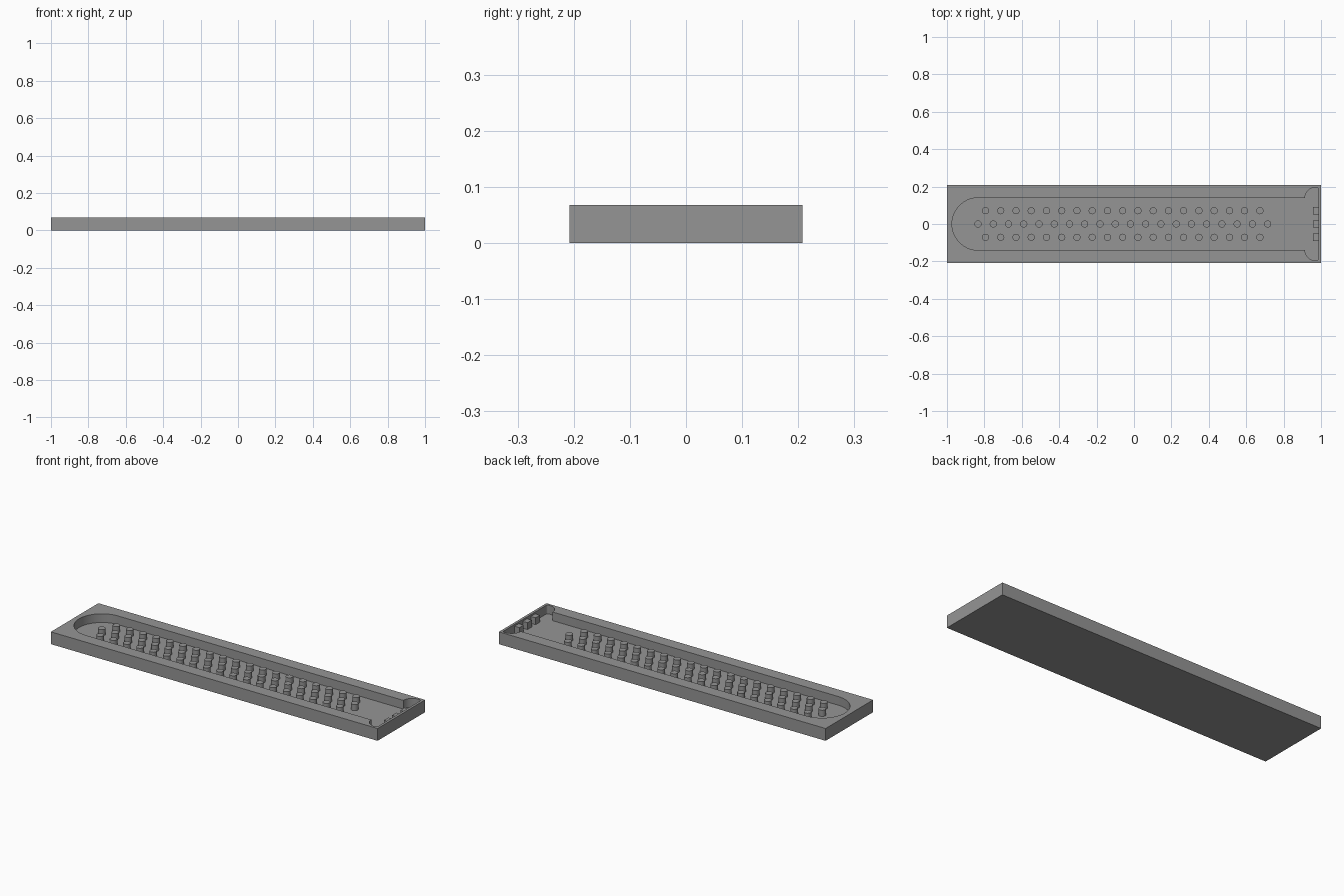
import bpy, bmesh
from math import sin, cos, pi

cube = bpy.data.objects.get("Cube")
if cube:
    bpy.data.objects.remove(cube)

TOP, FLOOR = 0.068, 0.02
PIN_TOP, PITCH = 0.054, 0.0815

grey = bpy.data.materials.new("plain_grey")
grey.use_nodes = True
grey.diffuse_color = (0.3, 0.3, 0.3, 1)
grey.node_tree.nodes["Principled BSDF"].inputs["Base Color"].default_value = (0.3, 0.3, 0.3, 1)


def finish(name, bm):
    """Turn a bmesh into a named, coloured object."""
    bmesh.ops.recalc_face_normals(bm, faces=bm.faces)
    mesh = bpy.data.meshes.new(name)
    bm.to_mesh(mesh)
    bm.free()
    mesh.materials.append(grey)
    obj = bpy.data.objects.new(name, mesh)
    bpy.context.collection.objects.link(obj)
    return obj


def prism(name, outline, z0, z1):
    """Extrude a flat outline between two heights."""
    bm = bmesh.new()
    face = bm.faces.new([bm.verts.new((x, y, z0)) for x, y in outline])
    up = bmesh.ops.extrude_face_region(bm, geom=[face])["geom"]
    verts = [v for v in up if isinstance(v, bmesh.types.BMVert)]
    bmesh.ops.translate(bm, verts=verts, vec=(0, 0, z1 - z0))
    return finish(name, bm)


def rect(x0, x1, y0, y1):
    return [(x0, y0), (x1, y0), (x1, y1), (x0, y1)]


def arc(cx, cy, r, a0, a1, n):
    return [(cx + r * cos(a0 + (a1 - a0) * i / n), cy + r * sin(a0 + (a1 - a0) * i / n))
            for i in range(n + 1)]


def smooth(obj):
    bpy.ops.object.select_all(action='DESELECT')
    obj.select_set(True)
    bpy.context.view_layer.objects.active = obj
    bpy.ops.object.shade_smooth_by_angle(angle=pi / 6)


# Tray with a round-ended channel that flares at the other end
tray = prism("tray", rect(-1, 1, -0.2075, 0.2075), 0, TOP)
half = arc(-0.833, 0, 0.14, pi, pi / 2, 20)
half += arc(0.969, 0.14, 0.055, pi, pi / 2, 10)
half += arc(0.976, 0.185, 0.01, pi / 2, 0, 4)
outline = half + [(x, -y) for x, y in reversed(half[1:])]
cutter = prism("channel_cutter", outline, FLOOR, TOP + 0.05)
cutter.hide_render = True
cut = tray.modifiers.new("channel", 'BOOLEAN')
cut.operation = 'DIFFERENCE'
cut.solver = 'EXACT'
cut.object = cutter
bpy.context.view_layer.objects.active = tray
bpy.ops.object.modifier_apply(modifier="channel")
bpy.data.objects.remove(cutter)
smooth(tray)

# Three staggered rows of round pins
for name, y, start, count in (("left_pins", 0.071, -0.794, 19),
                              ("middle_pins", 0, -0.834, 20),
                              ("right_pins", -0.071, -0.794, 19)):
    bm = bmesh.new()
    for i in range(count):
        pin = bmesh.ops.create_cone(bm, cap_ends=True, segments=24, radius1=0.019,
                                    radius2=0.019, depth=PIN_TOP - FLOOR + 0.002)
        bmesh.ops.translate(bm, verts=pin["verts"],
                            vec=(start + i * PITCH, y, (PIN_TOP + FLOOR) / 2 - 0.001))
    smooth(finish(name, bm))

# Small blocks against the flared end wall
for name, y in (("left_block", 0.071), ("middle_block", 0), ("right_block", -0.071)):
    prism(name, rect(0.957, 0.988, y - 0.019, y + 0.019), FLOOR - 0.002, 0.058)
